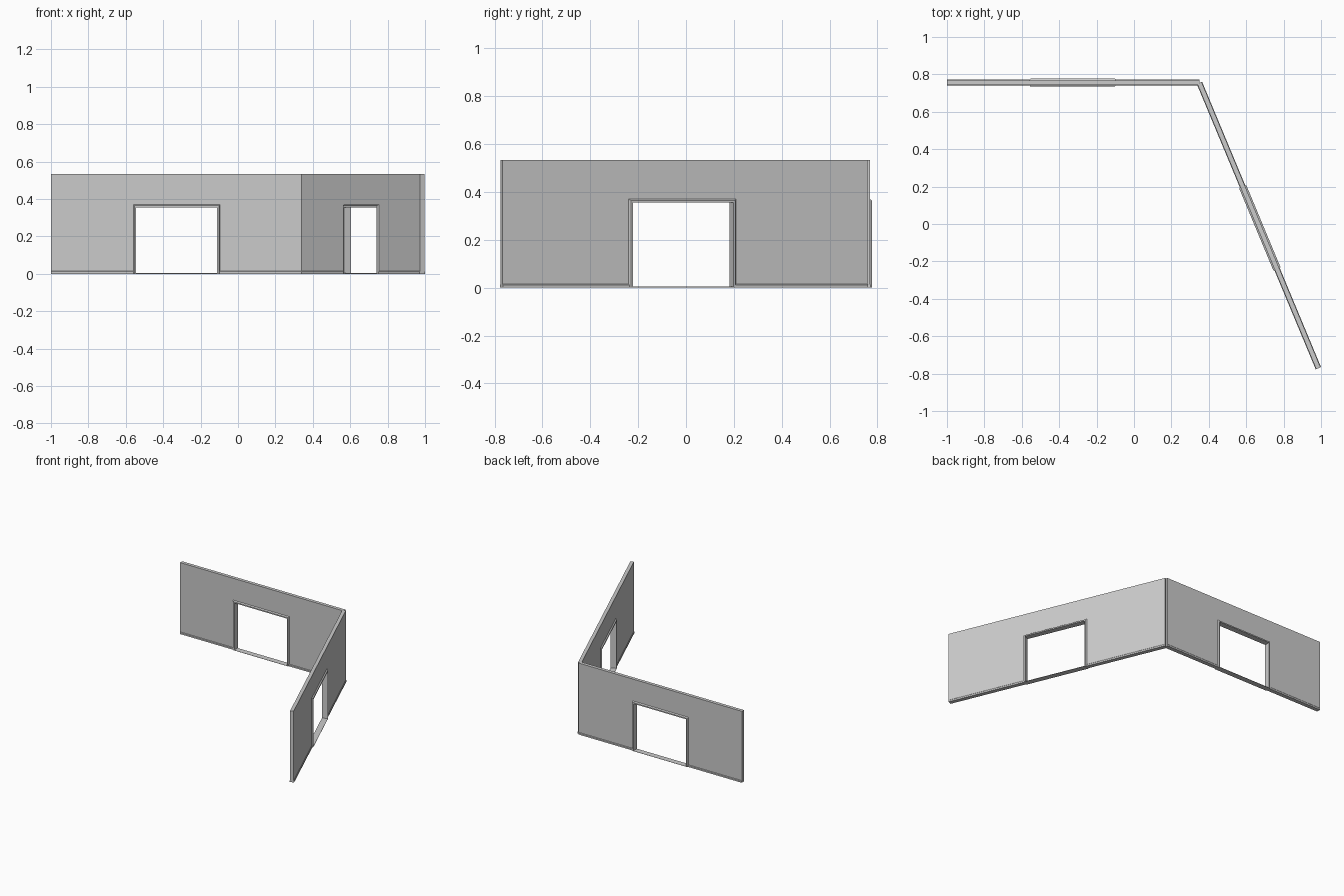
import bpy, bmesh, math
from mathutils import Matrix

if "Cube" in bpy.data.objects:
    bpy.data.objects.remove(bpy.data.objects["Cube"])

paint = bpy.data.materials.new("light_grey")
paint.diffuse_color = (0.6, 0.6, 0.6, 1)
paint.use_nodes = True
paint.node_tree.nodes["Principled BSDF"].inputs["Base Color"].default_value = paint.diffuse_color

HEIGHT, HALF = 0.533, 0.0125      # wall height and half thickness
SKIRT_H, SKIRT_HALF = 0.015, 0.0155
DOOR_H, TRIM, TRIM_HALF = 0.355, 0.015, 0.021


def loft(name, rings, matrix):
    """Join equal rings of points into a capped solid."""
    bm = bmesh.new()
    loops = [[bm.verts.new(p) for p in ring] for ring in rings]
    n = len(loops[0])
    for a, b in zip(loops, loops[1:]):
        for i in range(n):
            j = (i + 1) % n
            bm.faces.new((a[i], a[j], b[j], b[i]))
    bm.faces.new(loops[0])
    bm.faces.new(loops[-1])
    bmesh.ops.recalc_face_normals(bm, faces=bm.faces)
    mesh = bpy.data.meshes.new(name)
    bm.to_mesh(mesh)
    bm.free()
    mesh.materials.append(paint)
    obj = bpy.data.objects.new(name, mesh)
    obj.matrix_world = matrix
    bpy.context.collection.objects.link(obj)


def wall(name, start, angle, length, centre, width):
    m = Matrix.Translation((*start, 0)) @ Matrix.Rotation(angle, 4, 'Z')
    l, r = centre - width / 2, centre + width / 2

    # wall panel with a doorway, its edge tucked inside the frame
    t = 0.01
    outline = [(0, SKIRT_H), (0, HEIGHT), (length, HEIGHT), (length, SKIRT_H),
               (r + t, SKIRT_H), (r + t, DOOR_H + t), (l - t, DOOR_H + t), (l - t, SKIRT_H)]
    loft(name + "_panel", [[(x, y, z) for x, z in outline] for y in (-HALF, HALF)], m)

    # skirting on both sides of the doorway
    s = SKIRT_HALF
    skirt = [(-s, 0), (s, 0), (s, 0.011), (HALF, SKIRT_H), (-HALF, SKIRT_H), (-s, 0.011)]
    for side, x0, x1 in (("start", 0, l - t), ("end", r + t, length)):
        loft(f"{name}_skirting_{side}", [[(x, y, z) for y, z in skirt] for x in (x0, x1)], m)

    # mitred door frame with chamfered outer edges
    f = TRIM_HALF
    section = [(0, -f), (0, f), (0.009, f), (TRIM, HALF), (TRIM, -HALF), (0.009, -f)]
    rings = [[(l - o, y, 0) for o, y in section],
             [(l - o, y, DOOR_H + o) for o, y in section],
             [(r + o, y, DOOR_H + o) for o, y in section],
             [(r + o, y, 0) for o, y in section]]
    loft(name + "_door_frame", rings, m)

    # threshold strip
    sill = [(-f, 0), (f, 0), (f, 0.002), (f - 0.003, 0.004), (0.003 - f, 0.004), (-f, 0.002)]
    loft(name + "_threshold", [[(x, y, z) for y, z in sill] for x in (l, r)], m)


wall("back_wall", (-1, 0.756), 0, 1.35, 0.672, 0.434)
dx, dy = 0.6357, -1.525
wall("side_wall", (0.35, 0.754), math.atan2(dy, dx), math.hypot(dx, dy), 0.839, 0.455)
